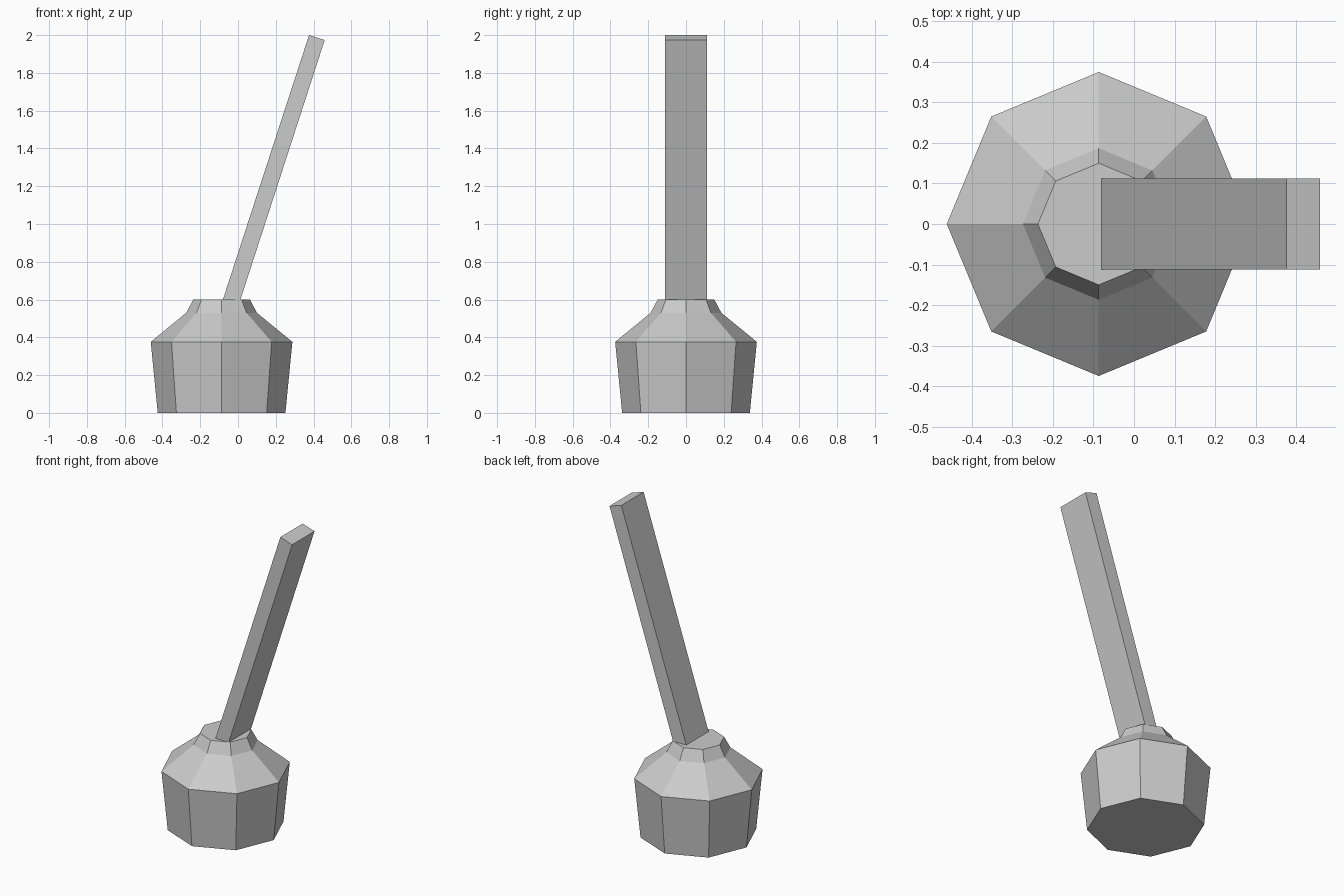
import bpy, bmesh
from math import cos, sin, pi

if "Cube" in bpy.data.objects:
    bpy.data.objects.remove(bpy.data.objects["Cube"])


def loft(name, rings):
    """Skin a stack of equal-sized vertex rings and cap both ends."""
    bm = bmesh.new()
    rows = [[bm.verts.new(p) for p in ring] for ring in rings]
    for low, high in zip(rows, rows[1:]):
        for i in range(len(low)):
            j = (i + 1) % len(low)
            bm.faces.new((low[i], low[j], high[j], high[i]))
    bm.faces.new(rows[0][::-1])
    bm.faces.new(rows[-1])
    bmesh.ops.recalc_face_normals(bm, faces=bm.faces)
    mesh = bpy.data.meshes.new(name)
    bm.to_mesh(mesh)
    bm.free()
    obj = bpy.data.objects.new(name, mesh)
    bpy.context.collection.objects.link(obj)
    return obj


# Eight-sided base: radius, height
CX = -0.087
profile = [(0.338, 0.0), (0.375, 0.376), (0.187, 0.53), (0.15, 0.6)]
loft("base", [[(CX + r * cos(k * pi / 4), r * sin(k * pi / 4), z) for k in range(8)]
              for r, z in profile])

# Leaning lever: flat foot on the base, square-cut top
W = 0.112


def section(x0, z0, x1, z1):
    return [(x0, -W, z0), (x1, -W, z1), (x1, W, z1), (x0, W, z0)]


loft("lever", [section(-0.08, 0.6, 0.013, 0.6), section(0.376, 2.0, 0.459, 1.974)])
